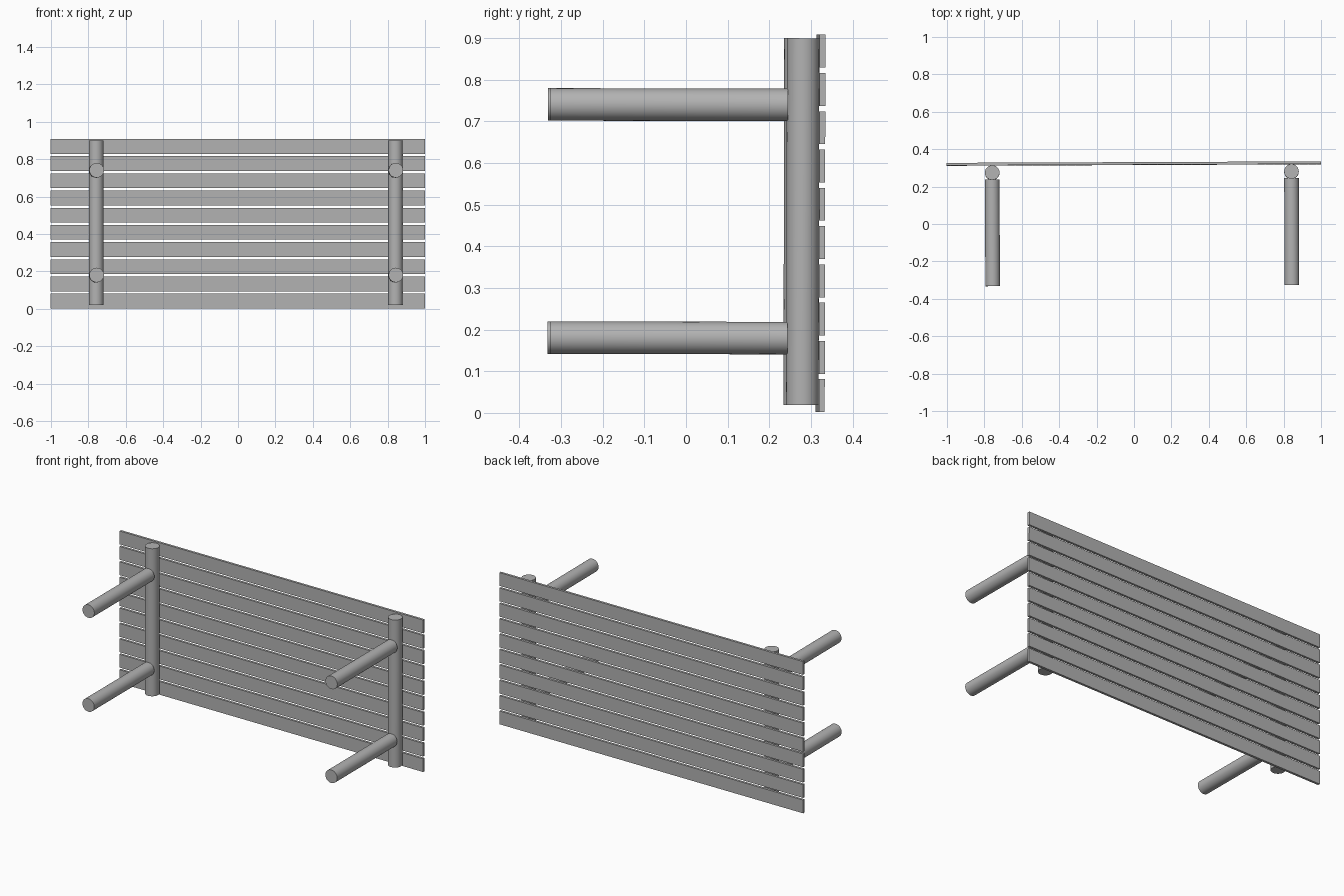
import bpy
import math
from mathutils import Matrix

cube = bpy.data.objects.get("Cube")
if cube:
    bpy.data.objects.remove(cube, do_unlink=True)

grey = bpy.data.materials.new("plain grey")
grey.use_nodes = True
colour = (0.45, 0.45, 0.45, 1)
grey.diffuse_color = colour
grey.node_tree.nodes["Principled BSDF"].inputs["Base Color"].default_value = colour

# The whole piece leans very slightly about z and x
LEAN = Matrix.Rotation(0.004, 4, "Z") @ Matrix.Rotation(-0.002, 4, "X")


def finish(name):
    ob = bpy.context.object
    ob.name = name
    ob.data.materials.append(grey)
    bpy.context.view_layer.update()
    ob.matrix_world = LEAN @ ob.matrix_world
    return ob


def pole(name, location, length, tilt=0):
    bpy.ops.mesh.primitive_cylinder_add(
        vertices=48, radius=0.039, depth=length,
        location=location, rotation=(tilt, 0, 0))
    bpy.ops.object.shade_smooth_by_angle(angle=math.radians(40))
    finish(name)


# Ten horizontal slats
for i in range(10):
    bpy.ops.mesh.primitive_cube_add(size=1, location=(0, 0.322, 0.042 + i * 0.0919))
    ob = bpy.context.object
    ob.scale = (2, 0.014, 0.079)
    bpy.ops.object.transform_apply(location=False, rotation=False, scale=True)
    finish(f"slat_{i + 1}")

# Two uprights, each carrying two forward legs
for side, x in (("right", -0.757), ("left", 0.843)):
    pole(f"{side}_upright", (x, 0.276, 0.46), 0.88)
    for level, z in (("lower", 0.18), ("upper", 0.74)):
        pole(f"{side}_{level}_leg", (x, -0.045, z), 0.57, math.pi / 2)
